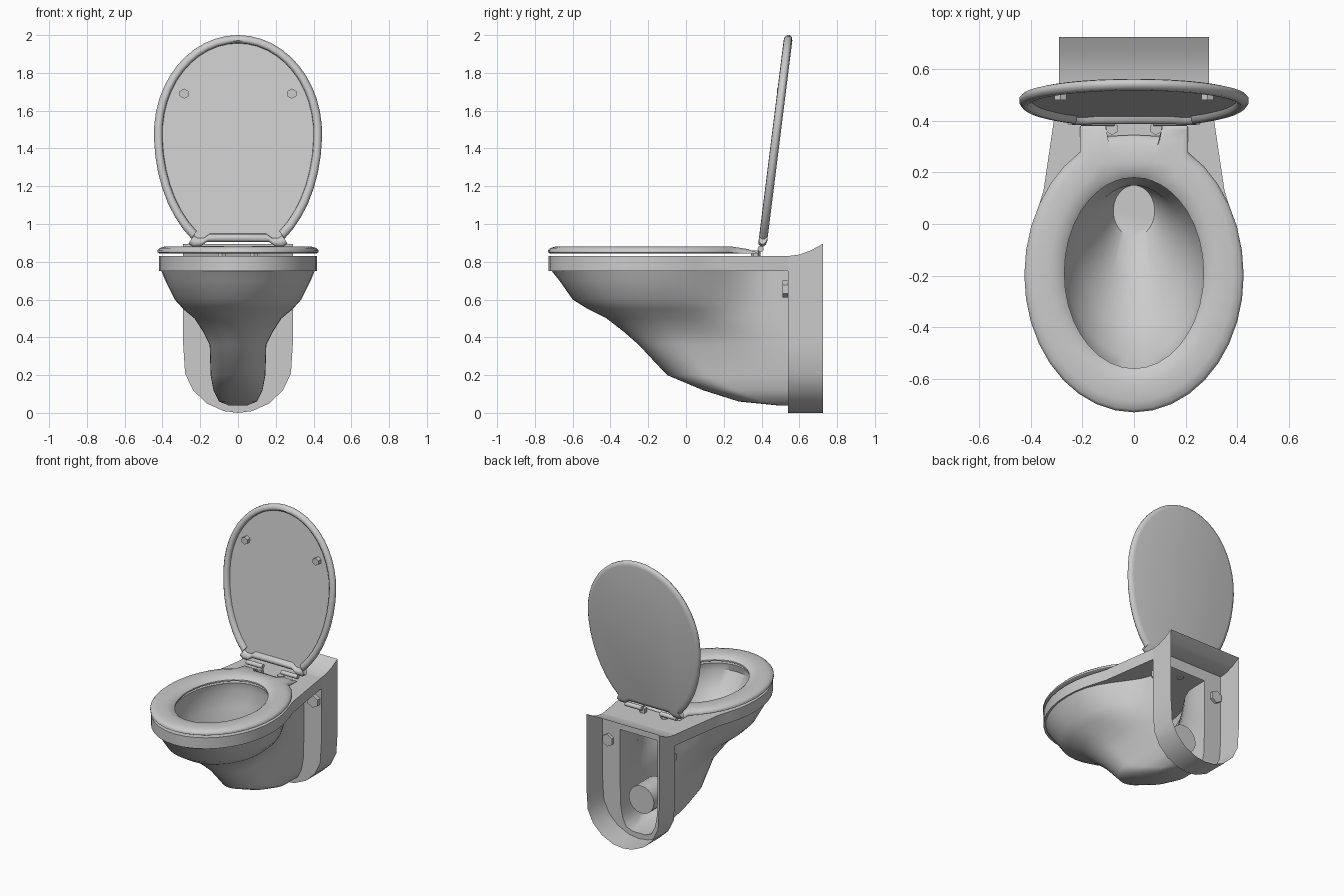
import bpy, bmesh, math
from mathutils import Vector, Matrix

cube = bpy.data.objects.get("Cube")
if cube:
    bpy.data.objects.remove(cube, do_unlink=True)

ceramic = bpy.data.materials.new("pale grey ceramic")
ceramic.use_nodes = True
GREY = (0.6, 0.6, 0.6, 1)
ceramic.diffuse_color = GREY
ceramic.node_tree.nodes["Principled BSDF"].inputs["Base Color"].default_value = GREY


def finish(name, bm, angle=40):
    bmesh.ops.remove_doubles(bm, verts=bm.verts, dist=0.0005)
    bmesh.ops.recalc_face_normals(bm, faces=bm.faces)
    mesh = bpy.data.meshes.new(name)
    bm.to_mesh(mesh)
    bm.free()
    mesh.materials.append(ceramic)
    obj = bpy.data.objects.new(name, mesh)
    bpy.context.collection.objects.link(obj)
    bpy.ops.object.select_all(action='DESELECT')
    obj.select_set(True)
    bpy.context.view_layer.objects.active = obj
    bpy.ops.object.shade_smooth_by_angle(angle=math.radians(angle))
    return obj


def loft(bm, rings, closed=True, cap_start=False, cap_end=False):
    rows = [[bm.verts.new(p) for p in ring] for ring in rings]
    n = len(rows[0])
    for a, b in zip(rows, rows[1:]):
        for i in range(n if closed else n - 1):
            j = (i + 1) % n
            bm.faces.new((a[i], a[j], b[j], b[i]))
    if cap_start:
        bm.faces.new(rows[0])
    if cap_end:
        bm.faces.new(rows[-1])


def mirrored(half, closed=False):
    """Join a half outline, starting on the centre line, to its mirror image."""
    other = half[1:-1] if closed else half[1:]
    return [(-p[0], *p[1:]) for p in reversed(other)] + half


def cylinder(name, centre, radius, depth, axis, sides):
    bm = bmesh.new()
    turn = Vector((0, 0, 1)).rotation_difference(Vector(axis)).to_matrix().to_4x4()
    bmesh.ops.create_cone(bm, cap_ends=True, segments=sides, radius1=radius, radius2=radius,
                          depth=depth, matrix=Matrix.Translation(centre) @ turn)
    finish(name, bm, 35)


STEPS = 9
BACK = 0.54      # front plane of the wall flange
HALF_BACK = 0.29


def strip(z, front, width, mid, side):
    """Rounded front, then side(y) half widths running to the flange."""
    half = []
    for i in range(STEPS + 1):
        t = i / STEPS * math.pi / 2
        half.append((width * math.sin(t), mid - (mid - front) * math.cos(t), z))
    for i in range(1, STEPS + 1):
        y = mid + (BACK - mid) * i / STEPS
        half.append((side(y), y, z))
    return mirrored(half)


def body_ring(z, front, width, mid):
    neck = min(width, 0.15)

    def side(y):
        s = min(1, (y - mid) / 0.62) ** 1.3
        return neck + (width - neck) * (0.5 + 0.5 * math.cos(math.pi * s))
    return strip(z, front, width, mid, side)


def rim_ring(z):
    def side(y):
        if y > 0.1:
            return 0.355 + (HALF_BACK - 0.355) * (y - 0.1) / (BACK - 0.1)
        return 0.418 * math.sqrt(1 - ((y + 0.2) / 0.57) ** 2)
    return strip(z, -0.728, 0.418, -0.2, side)


# Bowl body: height, front, half width, widest position
levels = [(0.75, -0.71, 0.405, -0.2), (0.7, -0.67, 0.385, -0.2), (0.6, -0.6, 0.335, -0.19),
          (0.55, -0.52, 0.29, -0.17), (0.5, -0.42, 0.23, -0.12), (0.43, -0.33, 0.185, -0.06),
          (0.36, -0.25, 0.15, 0), (0.2, -0.1, 0.145, 0.1), (0.12, 0.09, 0.13, 0.25),
          (0.06, 0.28, 0.1, 0.4), (0.04, 0.48, 0.05, 0.53)]
bm = bmesh.new()
loft(bm, [rim_ring(0.75)] + [body_ring(*v) for v in levels], closed=False, cap_end=True)
finish("bowl_body", bm, 50)


# Rim band, rim top and inner basin
def basin_ring(z, mid, a, b):
    half = []
    for i in range(2 * STEPS + 1):
        t = i / (2 * STEPS) * (math.pi - 0.1)
        half.append((a * math.sin(t), mid - b * math.cos(t), z))
    return mirrored(half)


basin = [(0.83, -0.19, 0.28, 0.38), (0.78, -0.19, 0.29, 0.39), (0.66, -0.17, 0.26, 0.34),
         (0.55, -0.12, 0.2, 0.27), (0.45, -0.03, 0.13, 0.19), (0.33, 0.05, 0.08, 0.1)]
bm = bmesh.new()
loft(bm, [rim_ring(0.75), rim_ring(0.83)] + [basin_ring(*v) for v in basin], cap_end=True)
finish("rim_and_basin", bm)

# Wall flange: U-shaped sleeve, open at the back, with a plate round the neck
outer = [(HALF_BACK, z) for z in (0.83, 0.7, 0.6, 0.55, 0.5, 0.43, 0.36)]
for deg in (15, 35, 55, 75, 90):
    t = math.radians(deg)
    outer.append((HALF_BACK * math.cos(t), 0.28 - 0.28 * math.sin(t)))
inner = [(min(v[2], 0.15), v[0]) for v in levels] + [(0, 0.04)]
bm = bmesh.new()
sleeve = []
for y, top in ((BACK, 0.83), (0.6, 0.838), (0.66, 0.86), (0.725, 0.895)):
    half = [(x, y, top if i == 0 else z) for i, (x, z) in enumerate(outer)]
    sleeve.append(mirrored(half[::-1]))
loft(bm, sleeve)
plate = [mirrored([(x, BACK, z) for x, z in reversed(edge)]) for edge in (outer, inner)]
loft(bm, plate, closed=False)
finish("wall_flange", bm)

# Seat ring with a squared tail and a hinge notch
tail_start = 2.625
angles = [tail_start * i / 15 for i in range(16)]
seat_outer = [(0.425 * math.sin(t), -0.2 - (0.53 if t < math.pi / 2 else 0.55) * math.cos(t))
              for t in angles]
seat_outer += [(0.21, 0.38), (0.11, 0.38), (0.105, 0.34), (0, 0.345)]
angles += [2.75, 2.88, 2.98, math.pi]
seat_inner = [(0.27 * math.sin(t), -0.19 - 0.37 * math.cos(t)) for t in angles]


def seat_ring(mix, z):
    half = []
    for o, n in zip(seat_outer, seat_inner):
        y = o[1] + (n[1] - o[1]) * mix
        drop = 0.022 * max(0, min(1, (y - 0.24) / 0.14))
        half.append((o[0] + (n[0] - o[0]) * mix, y, max(0.845, z - drop)))
    return mirrored(half, closed=True)


bm = bmesh.new()
profile = [(0.05, 0.843), (0, 0.85), (0, 0.862), (0.07, 0.873), (0.25, 0.881), (0.65, 0.881),
           (0.88, 0.873), (1, 0.858), (1, 0.848), (0.95, 0.843), (0.05, 0.843)]
loft(bm, [seat_ring(*p) for p in profile])
finish("seat", bm, 50)

# Raised lid, leaning back, with a rolled lip round a recessed panel
lid_half = []
for i in range(20):
    t = 2.56 * i / 19
    lid_half.append((0.445 * math.sin(t), 1.48 + (0.52 if t < math.pi / 2 else 0.67) * math.cos(t)))
lid_half += [(0.262, 0.895), (0.24, 0.88), (0.2, 0.88), (0.165, 0.905), (0, 0.905)]


def lean(z):
    return 0.4 + (z - 0.86) * 0.125


def lid_ring(inset, dy):
    half = []
    for x, z in lid_half:
        z = 1.46 + (z - 1.46) * (1 - inset / 0.56)
        half.append((x * (1 - inset / 0.445), lean(z) + dy, z))
    return mirrored(half, closed=True)


bm = bmesh.new()
lip = [(0.045, 0.005), (0.042, -0.012), (0.03, -0.022), (0.012, -0.02), (0, -0.006),
       (0, 0.008), (0.01, 0.019), (0.03, 0.024)]
loft(bm, [lid_ring(*p) for p in lip], cap_start=True, cap_end=True)
finish("lid", bm, 50)

# Paired fittings and the outlet pipe
for side, s in (("left", 1), ("right", -1)):
    cylinder(side + "_lid_bumper", (s * 0.285, lean(1.69) - 0.008, 1.69), 0.027, 0.03, (0, 1, 0), 6)
    cylinder(side + "_hinge_post", (s * 0.085, 0.37, 0.842), 0.025, 0.036, (0, 0, 1), 6)
    cylinder(side + "_hinge_pin", (s * 0.14, 0.395, 0.868), 0.016, 0.13, (1, 0, 0), 12)
    cylinder(side + "_wall_bolt", (s * 0.24, BACK - 0.005, 0.655), 0.045, 0.05, (0, 1, 0), 6)
cylinder("outlet_pipe", (0, 0.42, 0.27), 0.1, 0.18, (0, 1, 0), 20)
